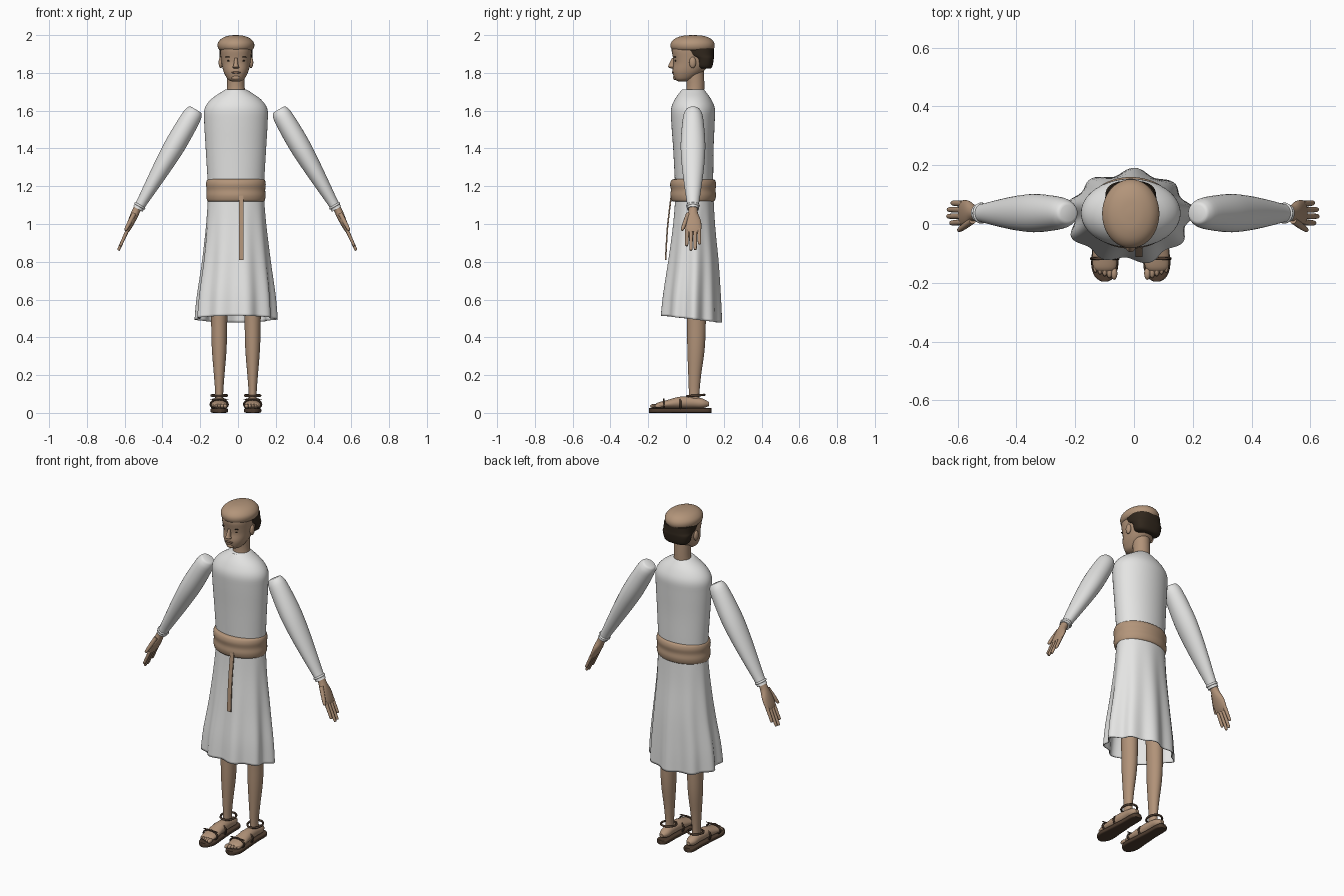
import bpy, bmesh, math
from mathutils import Matrix, Vector

if "Cube" in bpy.data.objects:
    bpy.data.objects.remove(bpy.data.objects["Cube"])


def material(name, rgb):
    m = bpy.data.materials.new(name)
    m.use_nodes = True
    m.diffuse_color = (*rgb, 1)
    m.node_tree.nodes["Principled BSDF"].inputs["Base Color"].default_value = (*rgb, 1)
    return m


CLOTH = material("white linen", (0.78, 0.78, 0.77))
SKIN = material("tan skin", (0.44, 0.29, 0.19))
FELT = material("tan felt", (0.45, 0.30, 0.195))
HAIR = material("dark hair", (0.03, 0.02, 0.012))
LEATHER = material("dark leather", (0.075, 0.045, 0.028))
LIP = material("brown lips", (0.24, 0.14, 0.09))
made = []


def finish(name, bm, mat, matrix):
    bm.transform(matrix)
    bmesh.ops.recalc_face_normals(bm, faces=bm.faces)
    mesh = bpy.data.meshes.new(name)
    bm.to_mesh(mesh)
    bm.free()
    mesh.materials.append(mat)
    obj = bpy.data.objects.new(name, mesh)
    bpy.context.collection.objects.link(obj)
    made.append(obj)
    return obj


def smooth_rings(rings, steps):
    """Catmull-Rom interpolation between the given rings."""
    out = []
    for i in range(len(rings) - 1):
        a, b, c, d = (rings[min(max(i + k, 0), len(rings) - 1)] for k in (-1, 0, 1, 2))
        for s in range(steps):
            t = s / steps
            out.append([q + 0.5 * t * (r - p + t * (2 * p - 5 * q + 4 * r - w + t * (3 * (q - r) + w - p)))
                        for p, q, r, w in zip(a, b, c, d)])
    return out + [list(rings[-1])]


def loft(name, rings, mat, matrix=Matrix(), n=32, steps=4, power=2, fold=None, caps=True):
    """Skin elliptical rings (height, centre x, centre y, radius x, radius y)."""
    bm = bmesh.new()
    loops = []
    for z, cx, cy, rx, ry in smooth_rings(rings, steps):
        loop = []
        for i in range(n):
            a = math.tau * i / n
            c, s = math.cos(a), math.sin(a)
            x = math.copysign(abs(c) ** (2 / power), c)
            y = math.copysign(abs(s) ** (2 / power), s)
            k, dz = fold(a, z) if fold else (1, 0)
            loop.append(bm.verts.new((cx + rx * x * k, cy + ry * y * k, z + dz)))
        loops.append(loop)
    for low, high in zip(loops, loops[1:]):
        for i in range(n):
            j = (i + 1) % n
            bm.faces.new((low[i], low[j], high[j], high[i]))
    if caps:
        bm.faces.new(loops[0])
        bm.faces.new(loops[-1])
    return finish(name, bm, mat, matrix)


def ball(name, at, size, mat, matrix=Matrix()):
    bm = bmesh.new()
    bmesh.ops.create_uvsphere(bm, u_segments=16, v_segments=10, radius=1)
    return finish(name, bm, mat, matrix @ Matrix.Translation(at) @ Matrix.Diagonal((*size, 1)))


def band(name, rx, ry, thick, mat, matrix):
    """Thin round cord around an ellipse."""
    bm = bmesh.new()
    n, m = 32, 8
    v = [[bm.verts.new(((rx + thick * math.cos(b)) * math.cos(a), (ry + thick * math.cos(b)) * math.sin(a),
                        thick * math.sin(b))) for b in (math.tau * j / m for j in range(m))]
         for a in (math.tau * i / n for i in range(n))]
    for i in range(n):
        for j in range(m):
            k, l = (i + 1) % n, (j + 1) % m
            bm.faces.new((v[i][j], v[k][j], v[k][l], v[i][l]))
    return finish(name, bm, mat, matrix)


def frame(origin, direction, up):
    """Local z follows direction, local y follows up."""
    z, y = Vector(direction).normalized(), Vector(up)
    x = y.cross(z)
    return Matrix.Translation(origin) @ Matrix((x, y, z)).transposed().to_4x4()


# Tunic top
MID = -0.011
loft("tunic_top", [(1.15, MID, .043, .146, .098), (1.25, MID, .042, .151, .102), (1.4, MID, .039, .16, .107),
                   (1.54, MID, .037, .168, .115), (1.61, MID, .037, .166, .116), (1.66, MID, .037, .132, .096),
                   (1.70, MID, .037, .075, .068), (1.712, MID, .037, .055, .058)], CLOTH, n=48)


# Skirt with folds that deepen toward the hem
def pleat(a, z):
    d = max(0, min(1, (1.15 - z) / 0.65))
    wave = math.sin(9 * a + 0.6) + 0.35 * math.sin(5 * a + 1)
    return 1 + 0.065 * d * wave, -0.018 * d * math.sin(a)


skirt = loft("skirt", [(1.18, MID, .045, .146, .099), (1.0, MID, .042, .158, .11), (.8, MID, .038, .178, .13),
                       (.62, -.013, .03, .2, .146), (.497, -.014, .026, .208, .153)],
             CLOTH, n=108, steps=6, fold=pleat, caps=False)
skirt.modifiers.new("thickness", "SOLIDIFY").thickness = 0.005

# Sash and its hanging end
loft("sash", [(1.118, MID, .038, .14, .1), (1.124, MID, .038, .152, .114), (1.15, MID, .038, .157, .121),
              (1.18, MID, .038, .155, .118), (1.21, MID, .038, .158, .122), (1.232, MID, .038, .153, .115),
              (1.238, MID, .038, .14, .1)], FELT, n=48)
loft("sash_end", [(.81, .017, -.108, .0125, .004), (.98, .017, -.098, .0125, .004),
                  (1.15, .017, -.078, .0125, .004)], FELT, n=16, power=8)

# Neck and head
loft("neck", [(1.68, MID, .045, .052, .05), (1.73, MID, .05, .046, .047), (1.82, MID, .045, .048, .05)], SKIN)
profile = [(1.755, -.04, .0, .022), (1.765, -.058, .03, .042), (1.79, -.068, .07, .058), (1.815, -.071, .1, .068),
           (1.85, -.066, .128, .076), (1.88, -.069, .135, .08), (1.92, -.076, .137, .083), (1.95, -.07, .13, .078)]
loft("head", [(z, MID, (f + b) / 2, w, (b - f) / 2) for z, f, b, w in profile], SKIN, power=2.3)
hairline = [(1.822, .075, .13, .06), (1.835, .055, .14, .076), (1.875, .045, .147, .086),
            (1.895, .0, .147, .087), (1.93, -.03, .147, .088)]
loft("hair", [(z, MID, (f + b) / 2, w, (b - f) / 2) for z, f, b, w in hairline], HAIR, power=2.6)
loft("nose", [(1.822, MID, -.068, .010, .008), (1.83, MID, -.076, .018, .018), (1.84, MID, -.075, .013, .018),
              (1.88, MID, -.066, .007, .008)], SKIN, n=16)
ball("lips", (MID, -.068, 1.802), (.024, .007, .006), LIP)
ball("chin", (MID, -.055, 1.775), (.024, .014, .014), SKIN)

# Cap
loft("cap", [(1.918, MID, .035, .07, .09), (1.922, MID, .035, .088, .108), (1.94, MID, .035, .097, .117),
             (1.962, MID, .035, .094, .113), (1.983, MID, .036, .074, .092), (1.996, MID, .037, .042, .055),
             (2.0, MID, .037, .008, .01)], FELT, n=40)

# Paired parts, mirrored about the body's middle
for side, s in (("left", 1), ("right", -1)):
    mirror = Matrix.Translation((MID, 0, 0)) @ Matrix.Diagonal((s, 1, 1, 1))
    ball(side + "_eye", (.034, -.054, 1.864), (.013, .006, .005), HAIR, mirror)
    ball(side + "_brow", (.036, -.058, 1.884), (.02, .006, .004), HAIR, mirror)
    ball(side + "_ear", (.08, .035, 1.855), (.012, .018, .03), SKIN, mirror)

    # Sleeve and cuff
    arm_mirror = Matrix.Translation((-.004, 0, 0)) @ Matrix.Diagonal((s, 1, 1, 1))
    arm = arm_mirror @ frame((.222, .037, 1.602), (.302, 0, -.52), (0, 1, 0))
    loft(side + "_sleeve", [(-.005, 0, 0, .03, .028), (.005, 0, 0, .042, .04), (.05, 0, 0, .052, .054),
                            (.2, 0, 0, .056, .065), (.33, 0, 0, .049, .06), (.47, 0, 0, .037, .045),
                            (.57, 0, 0, .028, .032), (.605, 0, 0, .029, .031)], CLOTH, arm)
    band(side + "_cuff", .027, .03, .006, CLOTH, arm @ Matrix.Translation((0, 0, .585)))

    # Hand
    hand = arm_mirror @ frame((.528, .037, 1.085), (.102, 0, -.225), (0, 1, 0))
    loft(side + "_palm", [(-.01, 0, 0, .02, .024), (.03, 0, 0, .021, .026), (.075, 0, 0, .019, .042),
                          (.12, 0, 0, .014, .044), (.142, 0, 0, .009, .038)], SKIN, hand, n=24)
    for i, length in enumerate((.222, .246, .242, .212)):
        y = -.031 + .021 * i
        loft(f"{side}_finger_{i + 1}", [(.12, 0, y, .01, .0105), (.18, 0, y * 1.04, .0085, .0095),
                                        (length - .006, 0, y * 1.08, .0075, .008),
                                        (length, 0, y * 1.08, .003, .003)], SKIN, hand, n=12)
    thumb = hand @ frame((-.004, -.025, .035), (-.05, -.3, .9), (1, 0, 0))
    loft(side + "_thumb", [(0, 0, 0, .012, .012), (.06, 0, 0, .011, .011), (.1, 0, 0, .008, .008),
                           (.106, 0, 0, .003, .003)], SKIN, thumb, n=12)

    # Leg
    leg = mirror @ Matrix.Translation((.0885, 0, 0))
    loft(side + "_leg", [(.04, 0, .043, .024, .032), (.1, 0, .043, .021, .028), (.2, 0, .046, .028, .034),
                         (.34, 0, .053, .039, .046), (.5, 0, .055, .043, .05), (.8, 0, .05, .05, .055)], SKIN, leg)

    # Foot, toes and sandal, running heel to toe
    foot = leg @ frame((0, 0, 0), (0, -1, 0), (0, 0, 1))
    loft(side + "_foot", [(-.122, 0, .047, .012, .01), (-.09, 0, .05, .029, .025), (-.04, 0, .055, .031, .03),
                          (.03, 0, .055, .036, .031), (.1, 0, .046, .042, .022), (.145, 0, .04, .04, .016),
                          (.16, 0, .037, .028, .01)], SKIN, foot, n=24)
    for i in range(5):
        ball(f"{side}_toe_{i + 1}", (-.032 + .016 * i, -.168 + .006 * i, .036),
             (.011 - .0008 * i, .022, .012 - .0008 * i), SKIN, leg)
    loft(side + "_sole", [(-.135, 0, .0125, .012, .0125), (-.115, 0, .0125, .032, .0125), (-.03, 0, .0125, .034, .0125),
                          (.07, 0, .0125, .041, .0125), (.14, 0, .0125, .046, .0125), (.18, 0, .0125, .033, .0125),
                          (.195, 0, .0125, .012, .0125)], LEATHER, foot, n=24, power=5)
    band(side + "_ankle_strap", .041, .046, .006, LEATHER,
         leg @ Matrix.Translation((0, .052, .092)) @ Matrix.Rotation(.08, 4, "X"))
    for part, t, rx, rz in (("toe", .118, .046, .027), ("instep", .03, .042, .033)):
        band(f"{side}_{part}_strap", rx, rz, .005, LEATHER, foot @ Matrix.Translation((0, .045, t)))
    ball(side + "_strap_knot", (0, -.118, .072), (.05, .005, .004), LEATHER, leg)

# Smooth shading with sharp edges kept
bpy.ops.object.select_all(action="DESELECT")
for obj in made:
    obj.select_set(True)
bpy.context.view_layer.objects.active = made[0]
bpy.ops.object.shade_smooth_by_angle(angle=math.radians(45))
